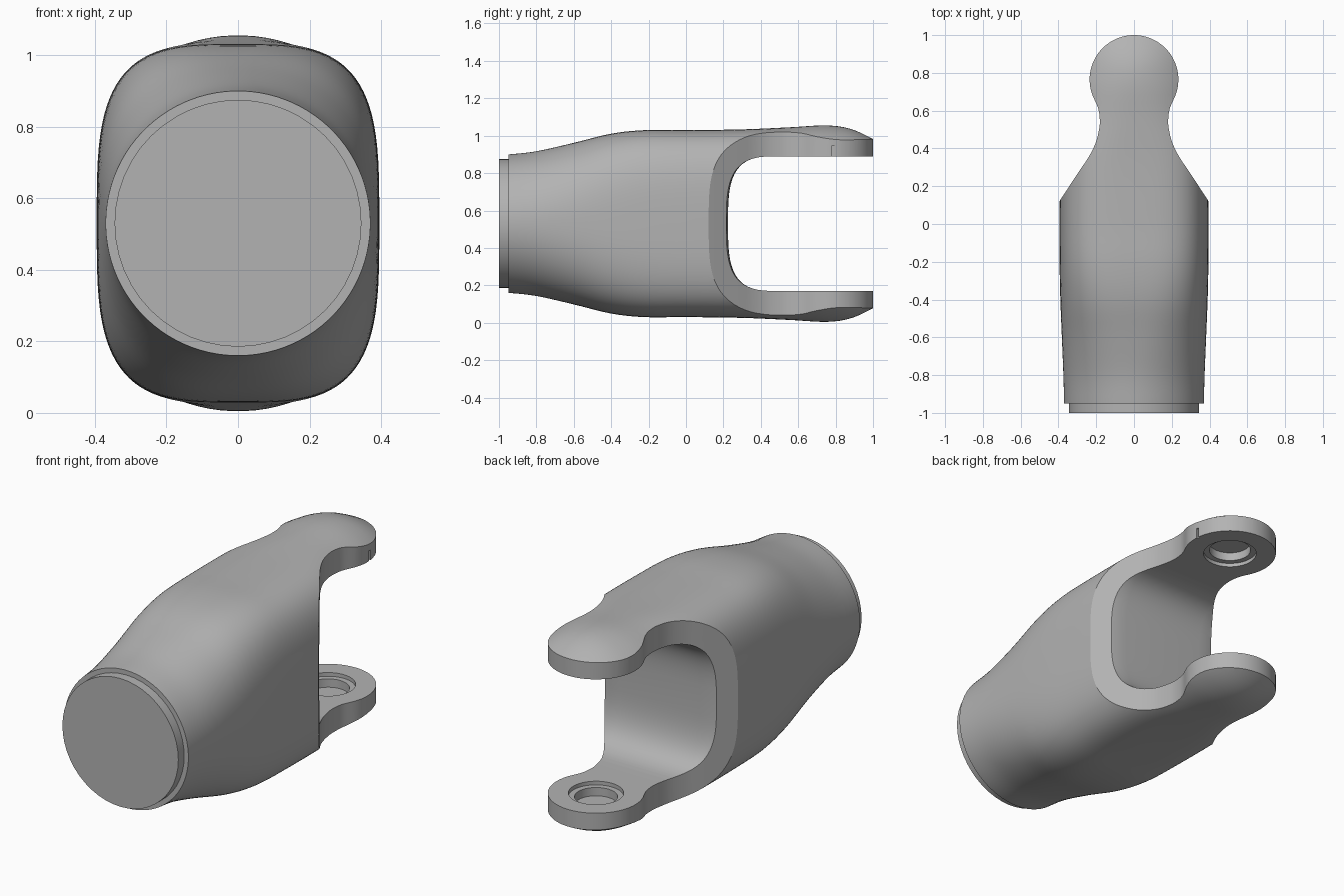
import bpy, bmesh, math
from math import cos, sin, pi
from mathutils import Vector, Matrix

cube = bpy.data.objects.get("Cube")
if cube:
    bpy.data.objects.remove(cube, do_unlink=True)

MID = 0.53      # height of the centre axis
LUG_Y = 0.765   # centre of the round lugs
LUG_R = 0.235

metal = bpy.data.materials.new("satin grey metal")
metal.use_nodes = True
GREY = (0.45, 0.45, 0.45, 1)
metal.diffuse_color = GREY
metal.node_tree.nodes["Principled BSDF"].inputs["Base Color"].default_value = GREY


def make_object(name, bm):
    bmesh.ops.recalc_face_normals(bm, faces=bm.faces)
    mesh = bpy.data.meshes.new(name)
    bm.to_mesh(mesh)
    bm.free()
    mesh.materials.append(metal)
    obj = bpy.data.objects.new(name, mesh)
    bpy.context.collection.objects.link(obj)
    return obj


def loft(name, rings):
    """Closed solid through a list of equal-length rings of points."""
    bm = bmesh.new()
    rows = [[bm.verts.new(p) for p in ring] for ring in rings]
    n = len(rows[0])
    for a, b in zip(rows, rows[1:]):
        for i in range(n):
            j = (i + 1) % n
            bm.faces.new((a[i], a[j], b[j], b[i]))
    bm.faces.new(rows[0])
    bm.faces.new(rows[-1])
    return make_object(name, bm)


def smooth_path(points, steps):
    """Catmull-Rom resampling of tuples of any length."""
    pts = [Vector(p) for p in points]
    out = []
    for i in range(len(pts) - 1):
        a, b = pts[max(i - 1, 0)], pts[i]
        c, d = pts[i + 1], pts[min(i + 2, len(pts) - 1)]
        for s in range(steps):
            t = s / steps
            out.append(0.5 * (2 * b + (c - a) * t + (2 * a - 5 * b + 4 * c - d) * t * t
                              + (3 * b - a - 3 * c + d) * t ** 3))
    return out + [pts[-1]]


def superellipse(a, b, n, count):
    ring = []
    for i in range(count):
        t = 2 * pi * (i + 0.5) / count
        c, s = cos(t), sin(t)
        ring.append((a * math.copysign(abs(c) ** (2 / n), c),
                     b * math.copysign(abs(s) ** (2 / n), s)))
    return ring


def cylinder(name, r, depth, location, axis="Z"):
    bm = bmesh.new()
    bmesh.ops.create_cone(bm, cap_ends=True, segments=48, radius1=r, radius2=r, depth=depth)
    turn = Matrix.Rotation(pi / 2, 4, "X") if axis == "Y" else Matrix()
    bmesh.ops.transform(bm, matrix=Matrix.Translation(location) @ turn, verts=bm.verts)
    return make_object(name, bm)


def cut(target, tool, operation="DIFFERENCE"):
    mod = target.modifiers.new("cut", "BOOLEAN")
    mod.operation, mod.solver, mod.object = operation, "EXACT", tool
    bpy.context.view_layer.objects.active = target
    bpy.ops.object.modifier_apply(modifier=mod.name)
    bpy.data.objects.remove(tool, do_unlink=True)


# Body: y, half width, half height, squareness of the section
stations = [(-0.95, 0.37, 0.37, 2), (-0.8, 0.374, 0.387, 2.1), (-0.6, 0.382, 0.432, 2.4),
            (-0.4, 0.39, 0.481, 2.9), (-0.22, 0.394, 0.5, 3.3), (0, 0.395, 0.5, 3.5),
            (0.3, 0.396, 0.504, 3.4), (0.55, 0.42, 0.515, 2.5), (0.76, 0.47, 0.525, 2),
            (0.9, 0.436, 0.5, 2), (1.05, 0.42, 0.425, 2)]
rings = []
for y, a, b, n in smooth_path(stations, 5):
    rings.append([(x, y, MID + z) for x, z in superellipse(a, b, n, 96)])
body = loft("yoke_body", rings)

# Plan outline: straight shoulders, narrow neck, round lug
neck = smooth_path([(0.43, 0.065), (0.395, 0.12), (0.3, 0.265), (0.24, 0.355), (0.203, 0.43),
                    (0.185, 0.5), (0.181, 0.55), (0.189, 0.61), (0.213, 0.666)], 4)
half = [(0.43, -1.2)] + [tuple(p) for p in neck]
for i in range(1, 25):
    t = math.radians(-25 + 115 * i / 24)
    half.append((LUG_R * cos(t), LUG_Y + LUG_R * sin(t)))
outline = half + [(-x, y) for x, y in reversed(half[:-1])]
cut(body, loft("outline_tool", [[(x, y, z) for x, y in outline] for z in (-0.3, 1.4)]),
    "INTERSECT")

# Slot between the lugs, with softly flared mouths
quarter = [(-0.275 * cos(t) ** 0.6, 0.36 * sin(t) ** 0.6)
           for t in (pi / 2 * i / 20 for i in range(21))]
arch = [(y, -z) for y, z in reversed(quarter[1:])] + quarter
flare = [(0.24, 0), (0.28, 0.008), (0.32, 0.025), (0.36, 0.055), (0.5, 0.17)]
slices = []
for x, f in [(-x, f) for x, f in reversed(flare)] + flare:
    ring = [(x, 0.5 + y * (1 + f), MID + z * (1 + f * 0.6)) for y, z in arch]
    top = 0.36 * (1 + f * 0.6)
    slices.append(ring + [(x, 1.3, MID + top), (x, 1.3, MID - top)])
cut(body, loft("slot_tool", slices))

# Stepped blind bearing seats on the inner face of each lug
for side in (-1, 1):
    face = MID + side * 0.36
    for r, depth in ((0.135, 0.02), (0.105, 0.065)):
        cut(body, cylinder("seat_tool", r, depth * 2, (0, LUG_Y, face)))

# Small notch in the edge of the upper lug
bm = bmesh.new()
bmesh.ops.create_cube(bm, size=1, matrix=Matrix.Translation((0.235, 0.785, 0.91))
                      @ Matrix.Diagonal((0.02, 0.016, 0.07, 1)))
cut(body, make_object("notch_tool", bm))

# Stepped spigot on the shaft end
spigot = cylinder("shaft_spigot", 0.345, 0.07, (0, -0.965, MID), "Y")

bpy.ops.object.select_all(action="DESELECT")
for obj in (body, spigot):
    obj.select_set(True)
bpy.context.view_layer.objects.active = body
bpy.ops.object.shade_smooth_by_angle(angle=math.radians(30))
